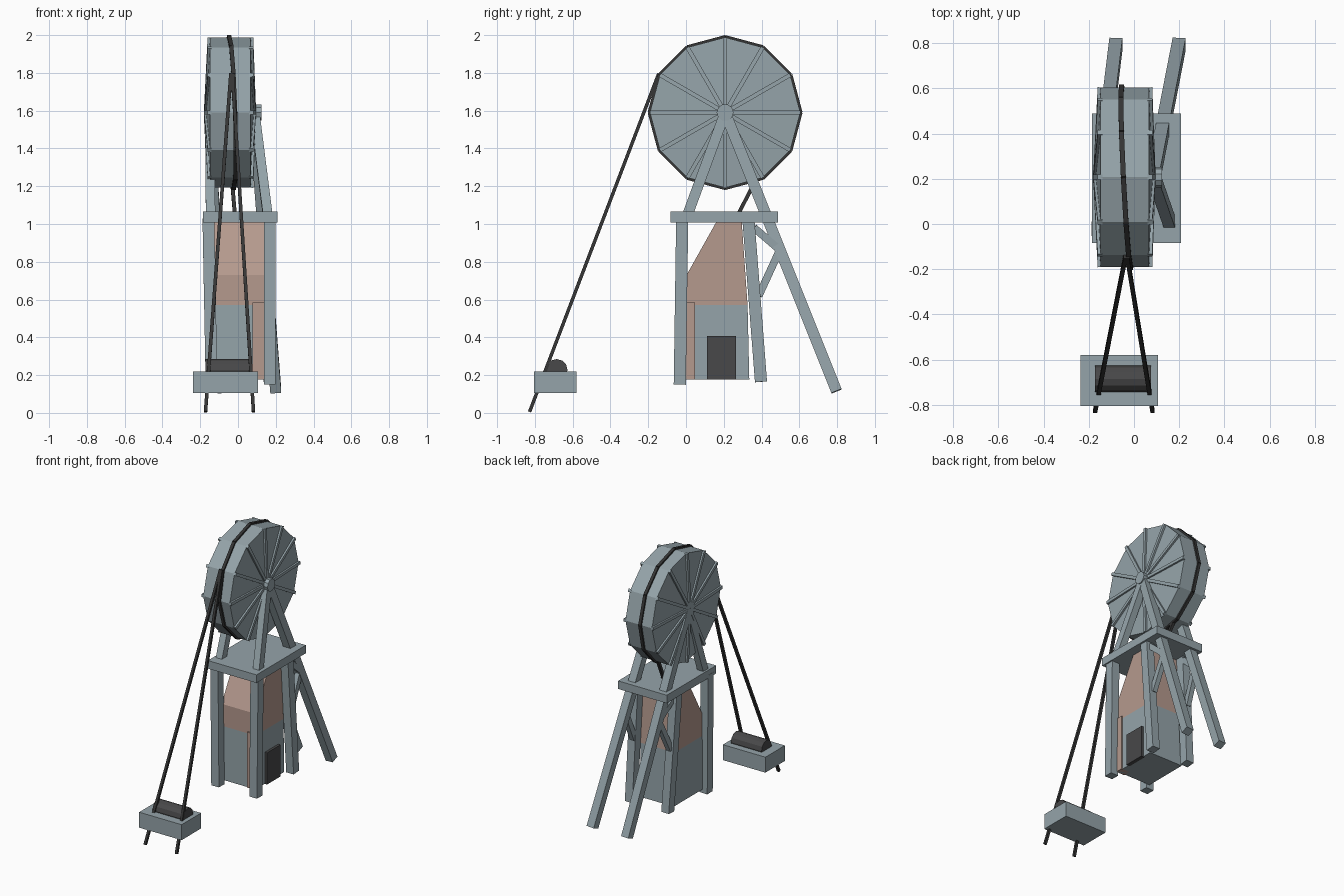
import bpy, bmesh, math
from mathutils import Vector, Matrix

if "Cube" in bpy.data.objects:
    bpy.data.objects.remove(bpy.data.objects["Cube"])


def material(name, rgb):
    m = bpy.data.materials.new(name)
    m.diffuse_color = (*rgb, 1)
    m.use_nodes = True
    m.node_tree.nodes["Principled BSDF"].inputs["Base Color"].default_value = m.diffuse_color
    return m


STEEL = material("blue grey steel", (0.30, 0.37, 0.40))
BRICK = material("dusty brick", (0.46, 0.32, 0.27))
DARK = material("dark grey", (0.065, 0.065, 0.067))
ROPE = material("cable black", (0.035, 0.035, 0.035))


def finish(name, bm, *mats):
    bmesh.ops.recalc_face_normals(bm, faces=bm.faces[:])
    me = bpy.data.meshes.new(name)
    bm.to_mesh(me)
    bm.free()
    for m in mats:
        me.materials.append(m)
    ob = bpy.data.objects.new(name, me)
    bpy.context.collection.objects.link(ob)
    return ob


def box(name, lo, hi, mat):
    lo, hi = Vector(lo), Vector(hi)
    bm = bmesh.new()
    bmesh.ops.create_cube(bm, size=1, matrix=Matrix.Translation((lo + hi) / 2)
                          @ Matrix.Diagonal((*(hi - lo), 1)))
    return finish(name, bm, mat)


def beams(name, pairs, w, d, mat):
    """Square-ended bars from p to q; w is measured roughly along x."""
    bm = bmesh.new()
    for p, q in pairs:
        p, q = Vector(p), Vector(q)
        z = (q - p).normalized()
        y = z.cross(Vector((1, 0, 0))).normalized()
        x = y.cross(z)
        rot = Matrix((x, y, z)).transposed().to_4x4()
        bmesh.ops.create_cube(bm, size=1, matrix=Matrix.Translation((p + q) / 2) @ rot
                              @ Matrix.Diagonal((w, d, (q - p).length, 1)))
    return finish(name, bm, mat)


def lathe_x(name, profile, sides, cy, cz, mat):
    """Revolve (x, radius) points about an axis along x; zero radius closes the end."""
    bm = bmesh.new()
    rings = []
    for x, r in profile:
        n = sides if r else 1
        rings.append([bm.verts.new((x, cy + r * math.cos(math.tau * i / sides),
                                    cz + r * math.sin(math.tau * i / sides))) for i in range(n)])
    for a, b in zip(rings, rings[1:]):
        for i in range(sides):
            j = (i + 1) % sides
            f = [a[i % len(a)], a[j % len(a)], b[j % len(b)], b[i % len(b)]]
            bm.faces.new(list(dict.fromkeys(f)))
    return finish(name, bm, mat)


CY, CZ, R = 0.207, 1.59, 0.398


def rim(k, r, x):
    a = math.radians(30 * k)
    return (x, CY + r * math.cos(a), CZ + r * math.sin(a))


# Twelve-sided winding wheel with slightly coned sides
lathe_x("winding_wheel", [(-0.17, 0), (-0.148, R), (0.067, R), (0.085, 0)], 12, CY, CZ, STEEL)
beams("wheel_spokes", [(rim(k, 0.0, hub), rim(k, R, edge)) for k in range(12)
                       for hub, edge in ((-0.17, -0.15), (0.085, 0.07))], 0.022, 0.022, STEEL)
lathe_x("wheel_hub", [(-0.178, 0), (-0.178, 0.045), (0.125, 0.045), (0.125, 0)], 10, CY, CZ, STEEL)


# Cable looped slightly askew around the wheel, and its tail to the platform
def loop(k):
    _, y, z = rim(k, R + 0.003, 0)
    return (-0.035 - 0.02 * (y - CY) / R - 0.012 * (z - CZ) / R, y, z)


beams("wheel_cable", [(loop(k), loop(k + 1)) for k in range(12)], 0.022, 0.018, ROPE)
beams("cable_tail", [((-0.04, 0.42, 1.33), (-0.015, 0.265, 1.03))], 0.02, 0.02, ROPE)

# Pair of long cables down to the winch
beams("winch_cables", [((-0.038, -0.145, 1.795), (-0.172, -0.828, 0.006)),
                       ((-0.03, -0.145, 1.795), (0.082, -0.828, 0.006))], 0.018, 0.018, ROPE)

# Winch base and drum
box("winch_base", (-0.237, -0.805, 0.105), (0.107, -0.58, 0.218), STEEL)
lathe_x("winch_drum", [(-0.173, 0), (-0.173, 0.058), (0.075, 0.058), (0.075, 0)],
        12, -0.685, 0.227, DARK)

# Platform
box("platform", (-0.186, -0.083, 1.007), (0.208, 0.488, 1.066), STEEL)

# Wheel supports: short front struts and long back stays
beams("front_strut", [((0.088, CY, CZ), (0.158, 0.005, 1.04)),
                      ((-0.15, CY, CZ), (-0.145, 0.005, 1.04))], 0.05, 0.055, STEEL)
beams("back_stay", [((0.085, CY, CZ), (0.2, 0.797, 0.115)),
                    ((-0.152, CY, CZ), (-0.08, 0.797, 0.115))], 0.058, 0.058, STEEL)

# Four legs below the platform
beams("front_leg", [((0.168, -0.02, 1.03), (0.168, -0.033, 0.15)),
                    ((-0.157, -0.02, 1.03), (-0.14, -0.033, 0.15))], 0.062, 0.064, STEEL)
beams("rear_leg", [((0.165, 0.33, 1.03), (0.165, 0.397, 0.165)),
                   ((-0.15, 0.33, 1.03), (-0.13, 0.397, 0.165))], 0.06, 0.064, STEEL)

# Braces between rear legs and stays
beams("brace", [pair for a, b in ((0.155, 0.15), (-0.14, -0.12)) for pair in (
    ((a, 0.36, 0.98), (b, 0.50, 0.86)),
    ((b, 0.50, 0.87), (a, 0.385, 0.62)))], 0.035, 0.04, STEEL)

# Shaft house: grey base with a brick hopper, extruded from a side profile
bm = bmesh.new()
side = [(0.0, 0.178), (0.335, 0.178), (0.326, 0.57), (0.295, 1.01),
        (0.16, 1.01), (0.003, 0.73), (0.003, 0.57)]
face = bm.faces.new([bm.verts.new((-0.135, y, z)) for y, z in side])
ext = bmesh.ops.extrude_face_region(bm, geom=[face])
bmesh.ops.translate(bm, vec=(0.275, 0, 0),
                    verts=[v for v in ext["geom"] if isinstance(v, bmesh.types.BMVert)])
bmesh.ops.bisect_plane(bm, geom=bm.verts[:] + bm.edges[:] + bm.faces[:],
                       plane_co=(0, 0, 0.57), plane_no=(0, 0, 1))
for f in bm.faces:
    f.material_index = int(f.calc_center_median().z > 0.57)
finish("shaft_house", bm, STEEL, BRICK)

# Brick corner pier and dark doorway
box("corner_pier", (0.078, -0.008, 0.178), (0.148, 0.047, 0.585), BRICK)
box("doorway", (0.13, 0.11, 0.176), (0.158, 0.265, 0.408), DARK)
